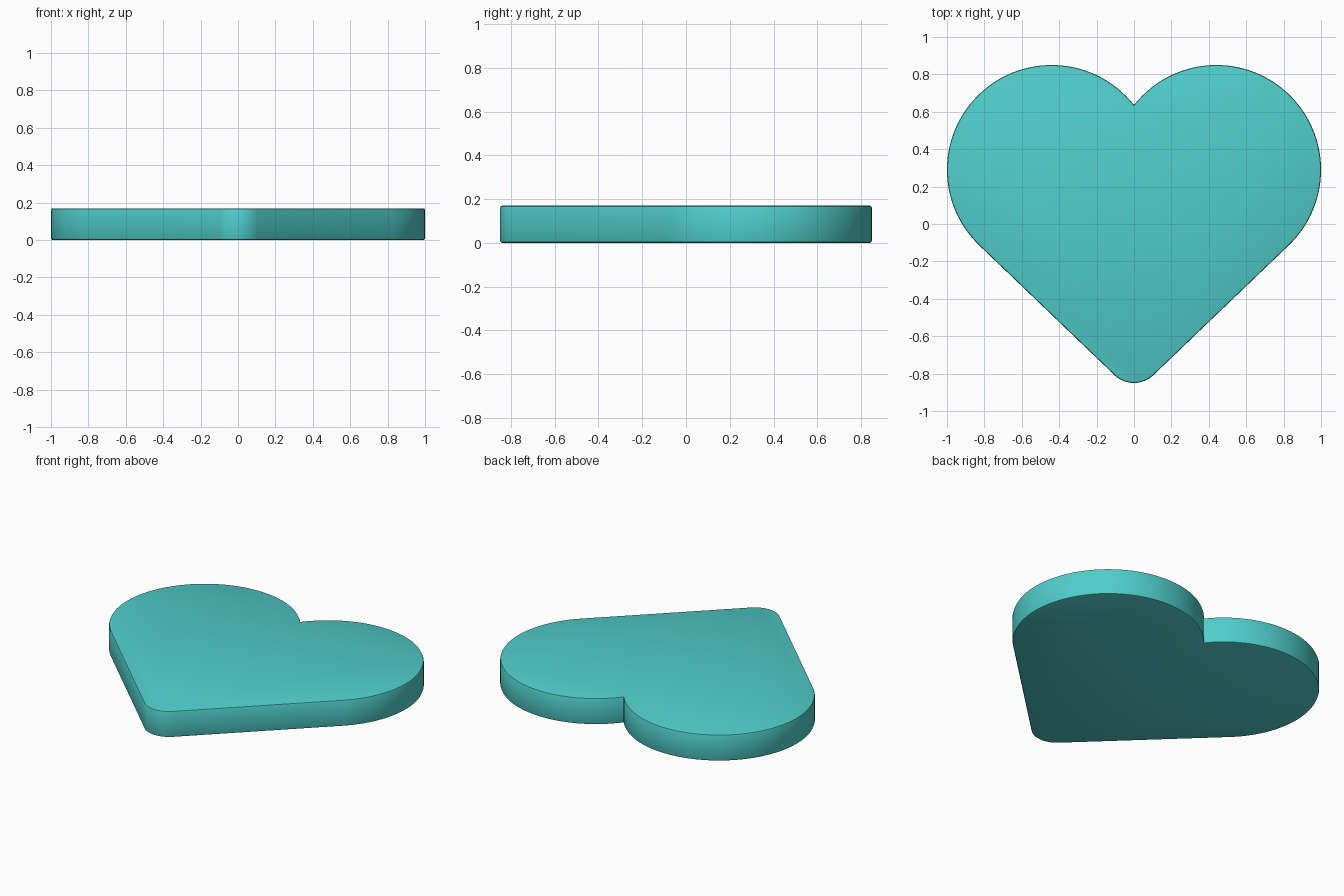
import bpy, bmesh, math

if "Cube" in bpy.data.objects:
    bpy.data.objects.remove(bpy.data.objects["Cube"])

HEIGHT, BEVEL = 0.17, 0.01
LOBE_X, LOBE_Y, LOBE_R = 0.44, 0.29, 0.56
TIP_R = 0.15
TIP_Y = -0.85 + TIP_R


def arc(cx, cy, r, a0, a1, n):
    return [(cx + r * math.cos(a0 + (a1 - a0) * i / n),
             cy + r * math.sin(a0 + (a1 - a0) * i / n)) for i in range(n + 1)]


# Direction of the normal of the straight side, tangent to tip and lobe
dx, dy = LOBE_X, LOBE_Y - TIP_Y
tangent = math.atan2(dy, dx) - math.acos((TIP_R - LOBE_R) / math.hypot(dx, dy))
notch = math.pi - math.acos(LOBE_X / LOBE_R)

# Right half outline from bottom tip to notch, then mirrored
right = arc(0, TIP_Y, TIP_R, -math.pi / 2, tangent, 8)
right += arc(LOBE_X, LOBE_Y, LOBE_R, tangent, notch, 56)
right[0] = (0, right[0][1])
right[-1] = (0, right[-1][1])
outline = right + [(-x, y) for x, y in reversed(right[1:-1])]

# Extruded heart plate
bm = bmesh.new()
base = bm.faces.new([bm.verts.new((x, y, 0)) for x, y in outline])
top = bmesh.ops.extrude_face_region(bm, geom=[base], use_keep_orig=True)["geom"]
bmesh.ops.translate(bm, vec=(0, 0, HEIGHT),
                    verts=[g for g in top if isinstance(g, bmesh.types.BMVert)])
bmesh.ops.recalc_face_normals(bm, faces=bm.faces)

# Softened top and bottom rims
rims = [e for e in bm.edges if abs(e.verts[0].co.z - e.verts[1].co.z) < 1e-6]
bmesh.ops.bevel(bm, geom=rims, offset=BEVEL, segments=2, profile=0.5,
                affect='EDGES', clamp_overlap=False)
mesh = bpy.data.meshes.new("heart_plate")
bm.to_mesh(mesh)
bm.free()

heart = bpy.data.objects.new("heart_plate", mesh)
bpy.context.collection.objects.link(heart)
mat = bpy.data.materials.new("turquoise")
mat.diffuse_color = (0.08, 0.62, 0.60, 1)
mat.use_nodes = True
mat.node_tree.nodes["Principled BSDF"].inputs["Base Color"].default_value = mat.diffuse_color
mesh.materials.append(mat)

bpy.context.view_layer.objects.active = heart
heart.select_set(True)
bpy.ops.object.shade_smooth_by_angle(angle=math.radians(30))
